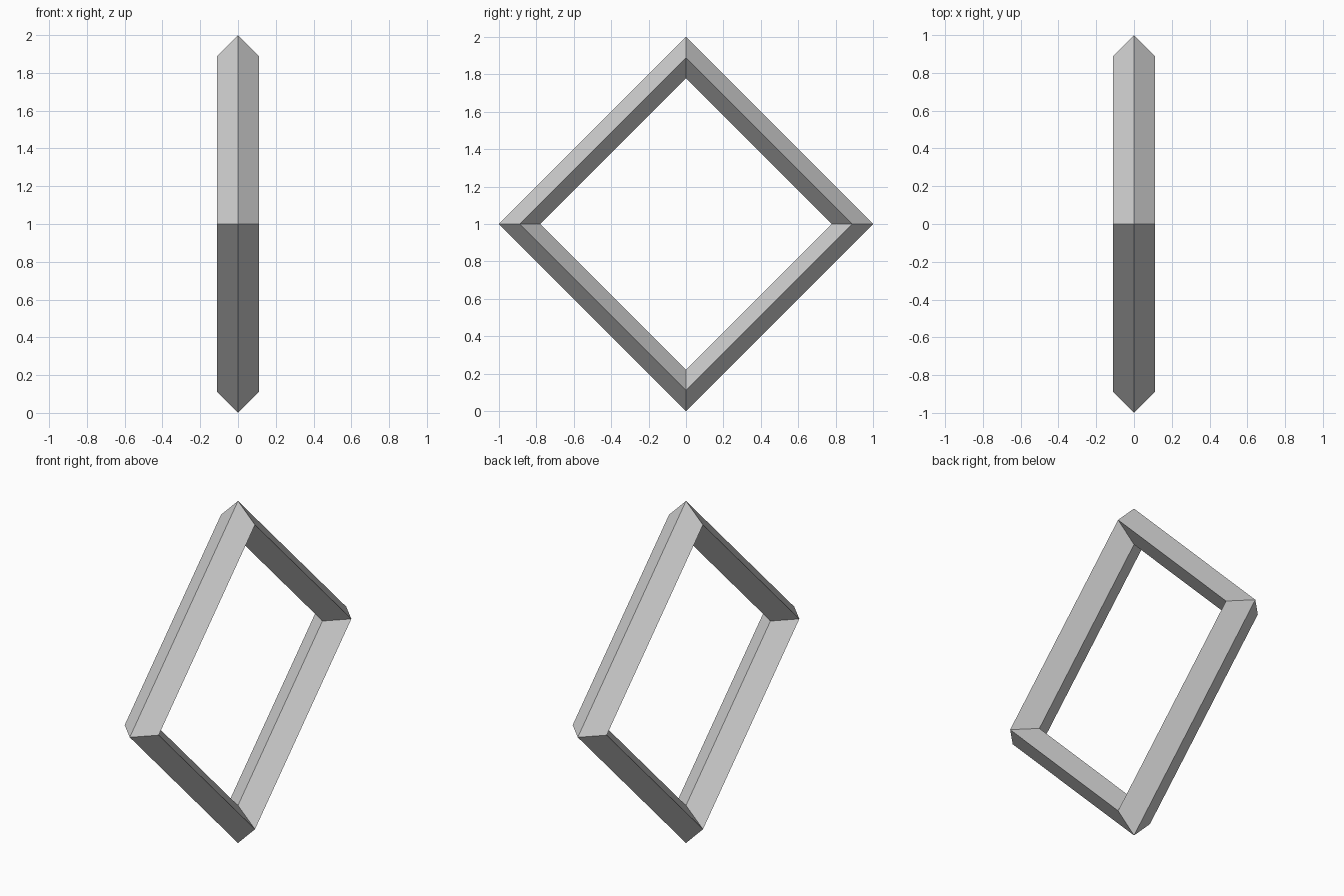
import bpy
import math

if "Cube" in bpy.data.objects:
    bpy.data.objects.remove(bpy.data.objects["Cube"])

# Square ring standing on one corner, with a diamond cross-section
MINOR = 0.11
bpy.ops.mesh.primitive_torus_add(
    major_segments=4, minor_segments=4,
    major_radius=1 - MINOR, minor_radius=MINOR,
    location=(0, 0, 1), rotation=(0, math.pi / 2, 0))
ring = bpy.context.object
ring.name = "diamond_ring_frame"
bpy.ops.object.shade_flat()
